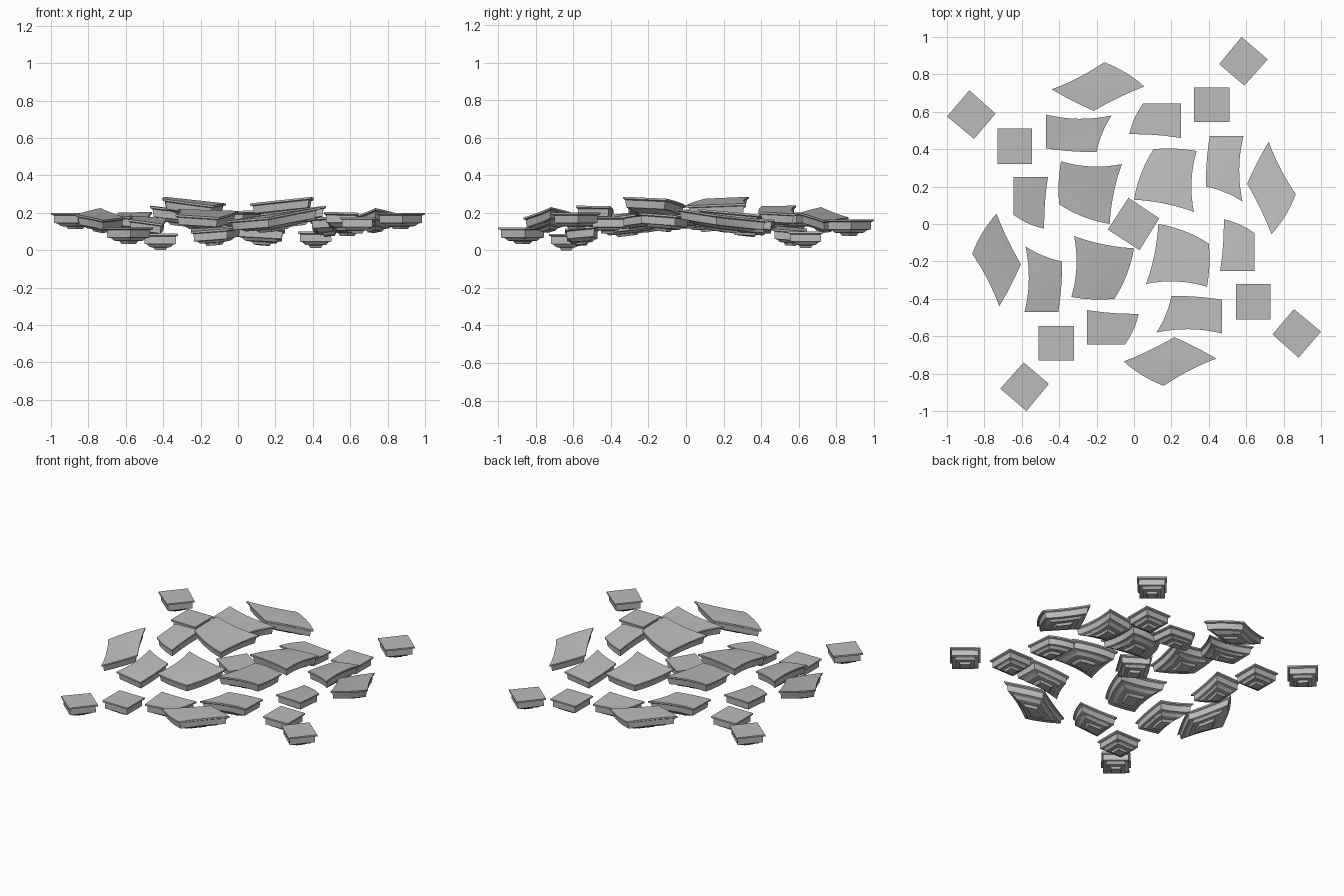
import bpy, bmesh, math
from mathutils import Vector

if "Cube" in bpy.data.objects:
    bpy.data.objects.remove(bpy.data.objects["Cube"], do_unlink=True)

stone = bpy.data.materials.new("stone_grey")
stone.use_nodes = True
grey = (0.5, 0.5, 0.5, 1)
stone.diffuse_color = grey
stone.node_tree.nodes["Principled BSDF"].inputs["Base Color"].default_value = grey

N = 8  # cells along each tile edge
# underside steps: (share of tile width, depth below the top)
STEPS = [(0.88, 0.054), (0.72, 0.058), (0.60, 0.071), (0.38, 0.074), (0.30, 0.088)]


def tile_point(c, bulge, u, v):
    """Bilinear patch of four corners with bowed edges."""
    p = (c[0] * (1 - u) + c[1] * u) * (1 - v) + (c[3] * (1 - u) + c[2] * u) * v
    along = (u, v, u, v)
    near = (1 - v, u, v, 1 - u)
    for i in range(4):
        d = c[(i + 1) % 4] - c[i]
        out = Vector((-d.y, d.x, 0)).normalized()
        t = along[i]
        p = p + out * (bulge[i] * 4 * t * (1 - t) * near[i])
    return p


def make_tile(name, corners, heights, bulge):
    c = [Vector((x, y, z)) for (x, y), z in zip(corners, heights)]
    bm = bmesh.new()
    grid = [[bm.verts.new(tile_point(c, bulge, i / N, j / N))
             for i in range(N + 1)] for j in range(N + 1)]
    # curved top
    for j in range(N):
        for i in range(N):
            bm.faces.new((grid[j][i], grid[j][i + 1], grid[j + 1][i + 1], grid[j + 1][i]))
    edge = ([grid[0][i] for i in range(N)] + [grid[j][N] for j in range(N)]
            + [grid[N][i] for i in range(N, 0, -1)] + [grid[j][0] for j in range(N, 0, -1)])
    # thin rim, side wall and stepped underside
    mid = sum(c, Vector()) / 4
    size = sum((p - mid).length for p in c) / 4
    rim = 1 - 0.016 / size
    rings = [(1, 0.01), (rim, 0.015)] + STEPS
    outline = [v.co.copy() for v in edge]
    last = edge
    for scale, depth in rings:
        ring = [bm.verts.new(mid + (p - mid) * scale - Vector((0, 0, depth))) for p in outline]
        for i in range(len(ring)):
            k = (i + 1) % len(ring)
            bm.faces.new((last[i], last[k], ring[k], ring[i]))
        last = ring
    bm.faces.new(last)
    bmesh.ops.recalc_face_normals(bm, faces=bm.faces)
    mesh = bpy.data.meshes.new(name)
    bm.to_mesh(mesh)
    bm.free()
    mesh.materials.append(stone)
    obj = bpy.data.objects.new(name, mesh)
    bpy.context.collection.objects.link(obj)
    bpy.ops.object.select_all(action='DESELECT')
    obj.select_set(True)
    bpy.context.view_layer.objects.active = obj
    bpy.ops.object.shade_smooth_by_angle(angle=math.radians(25))


def quarter_turn(points, k):
    for _ in range(k):
        points = [(-y, x) for x, y in points]
    return points


def make_four(name, corners, heights, bulge=(0, 0, 0, 0)):
    """Four tiles a quarter turn apart, with their own corner heights."""
    for k in range(4):
        h = heights[k % len(heights)]
        h = h if isinstance(h, tuple) else (h,) * 4
        make_tile(f"{name}_{k + 1}", quarter_turn(corners, k), h, bulge)


# centre tile
make_tile("centre_tile", [(-0.03, 0.14), (0.135, 0.03), (0.03, -0.14), (-0.14, -0.03)],
          (0.205,) * 4, (0, 0, 0, 0))
# large inner tiles
make_four("inner_tile", [(0.105, 0.40), (0.335, 0.39), (0.32, 0.065), (0.0, 0.13)],
          [(0.175, 0.19, 0.22, 0.21), (0.275, 0.285, 0.25, 0.238)],
          (0.008, -0.02, -0.012, 0.015))
# long middle tiles
make_four("middle_tile", [(0.405, 0.47), (0.585, 0.47), (0.58, 0.12), (0.385, 0.20)],
          [(0.14, 0.165, 0.185, 0.172), (0.235, 0.238, 0.195, 0.205)],
          (0, -0.02, -0.01, 0.006))
# short middle tiles
make_four("short_tile", [(0.05, 0.645), (0.25, 0.645), (0.25, 0.46), (-0.025, 0.48)],
          [(0.115, 0.10, 0.115, 0.13), (0.185, 0.20, 0.205, 0.17)],
          (0, 0, -0.006, 0.01))
# outer diamond tiles
make_four("diamond_tile", [(0.72, 0.44), (0.865, 0.16), (0.735, -0.055), (0.605, 0.215)],
          [(0.16, 0.19, 0.225, 0.175), (0.23, 0.175, 0.158, 0.20)],
          (-0.01, 0.012, -0.006, 0.004))
# small square tiles
make_four("square_tile", [(0.32, 0.73), (0.51, 0.73), (0.51, 0.545), (0.32, 0.545)],
          [0.10, 0.178, 0.088, 0.178])
# turned corner tiles
make_four("corner_tile", [(0.575, 1.0), (0.715, 0.88), (0.59, 0.74), (0.455, 0.855)],
          [0.165, 0.20, 0.122, 0.20])
